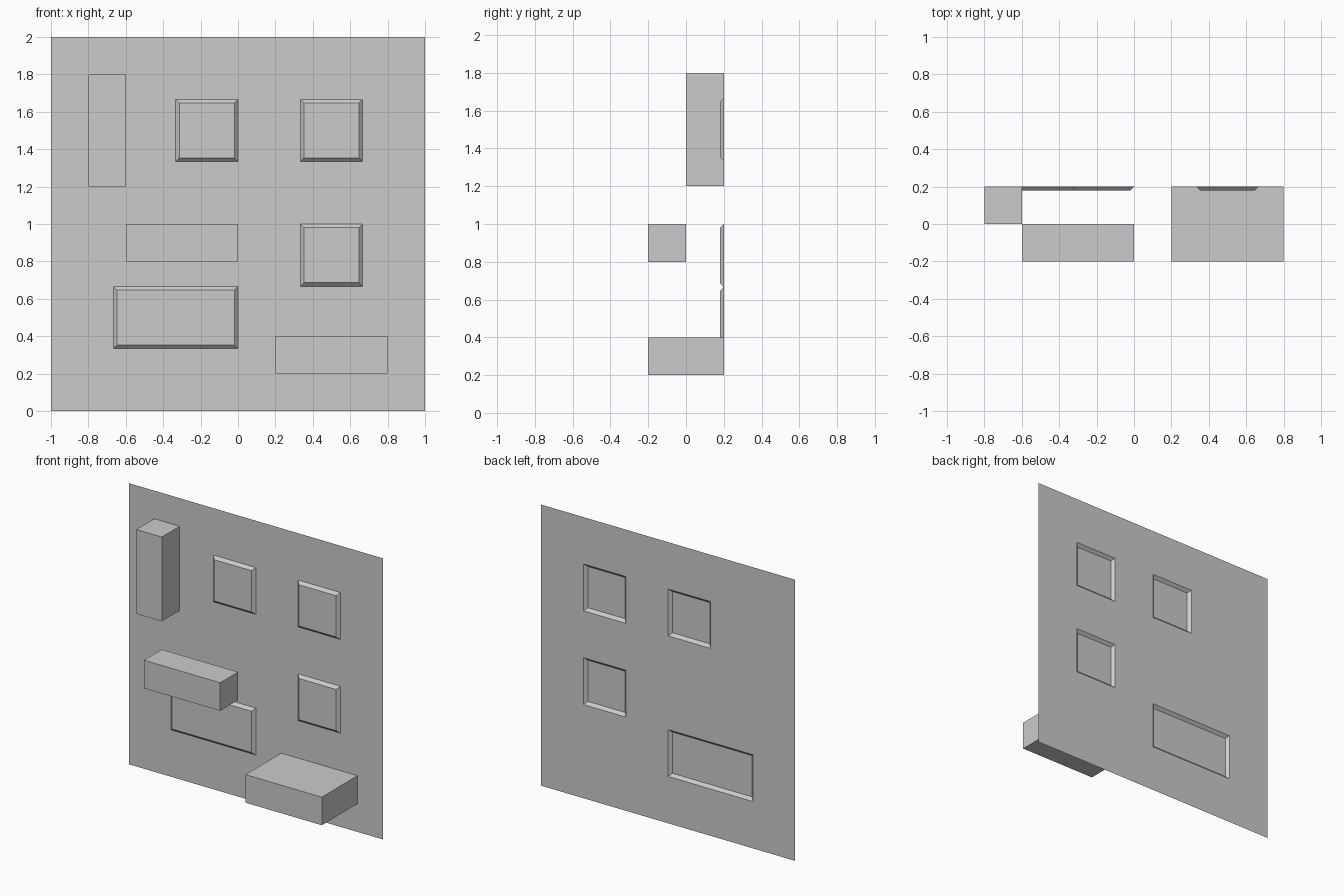
import bpy, bmesh
from math import radians
from mathutils import Matrix, Vector

if "Cube" in bpy.data.objects:
    bpy.data.objects.remove(bpy.data.objects["Cube"])


def finish(bm, name):
    me = bpy.data.meshes.new(name)
    bm.to_mesh(me)
    bm.free()
    ob = bpy.data.objects.new(name, me)
    bpy.context.collection.objects.link(ob)
    return ob


def block(name, lo, hi):
    lo, hi = Vector(lo), Vector(hi)
    bm = bmesh.new()
    bmesh.ops.create_cube(bm, size=1)
    bmesh.ops.scale(bm, vec=hi - lo, verts=bm.verts)
    bmesh.ops.translate(bm, vec=(lo + hi) / 2, verts=bm.verts)
    return finish(bm, name)


# Wall sheet: a 6 x 6 grid facing the front
bm = bmesh.new()
place = Matrix.Translation((0, 0.2, 1)) @ Matrix.Rotation(radians(90), 4, 'X')
bmesh.ops.create_grid(bm, x_segments=6, y_segments=6, size=1, matrix=place)
bm.normal_update()

# Raised bevelled panels: chosen (column, row) cells of the wall
raised = {(2, 4), (4, 4), (4, 2), (1, 1), (2, 1)}
cells = []
for f in bm.faces:
    c = f.calc_center_median()
    if (int((c.x + 1) * 3), int(c.z * 3)) in raised:
        cells.append(f)
bmesh.ops.inset_region(bm, faces=cells, thickness=0.02, depth=0.02,
                       use_boundary=True, use_even_offset=True)
finish(bm, "wall")

# Protruding blocks
block("upright_block", (-0.8, 0, 1.2), (-0.6, 0.2, 1.8))
block("floating_block", (-0.6, -0.2, 0.8), (0, 0, 1.0))
block("lower_ledge", (0.2, -0.2, 0.2), (0.8, 0.2, 0.4))
